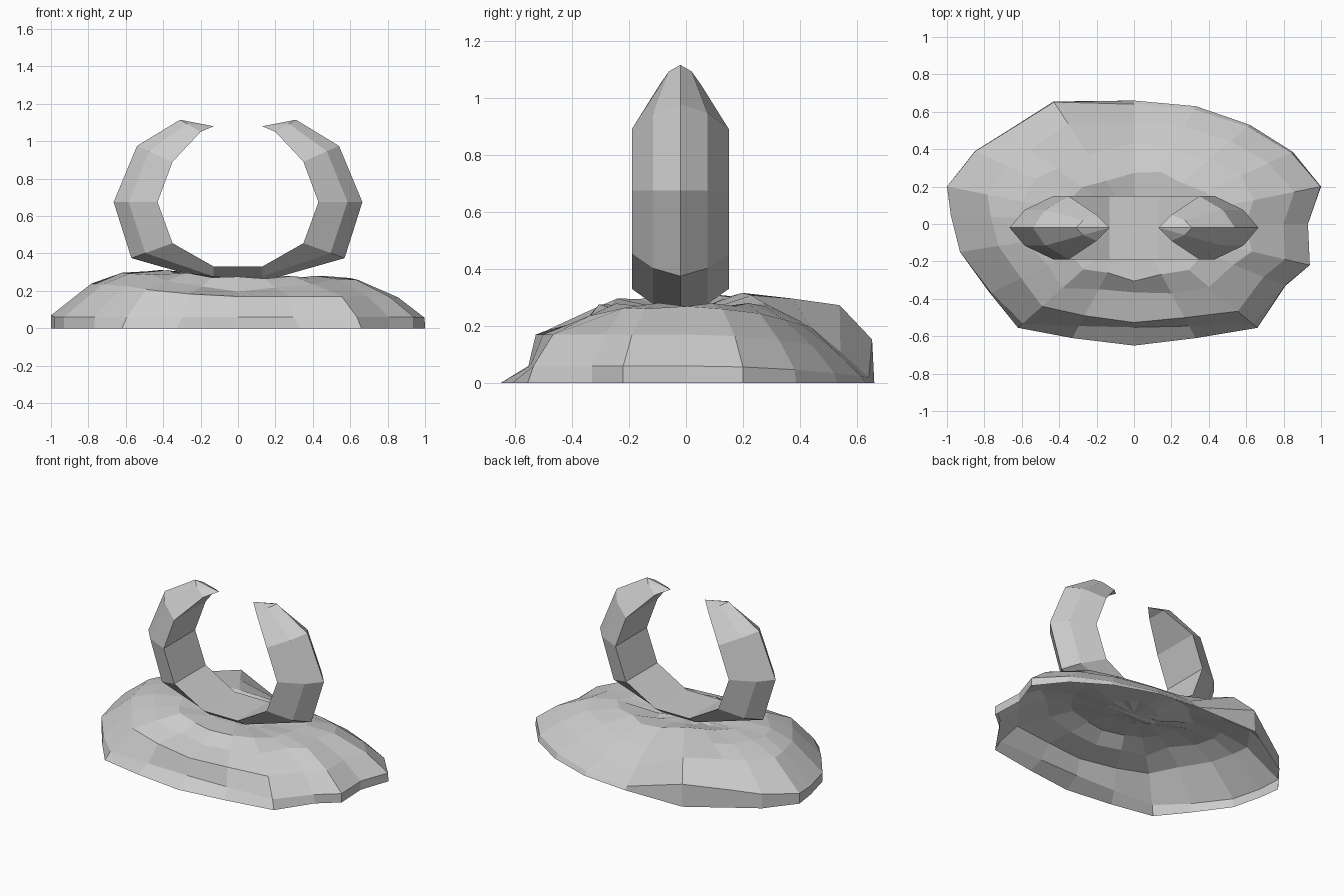
import bpy, bmesh, math

if "Cube" in bpy.data.objects:
    bpy.data.objects.remove(bpy.data.objects["Cube"])

def make_object(name, verts, faces):
    mesh = bpy.data.meshes.new(name)
    mesh.from_pydata(verts, [], faces)
    bm = bmesh.new()
    bm.from_mesh(mesh)
    bmesh.ops.recalc_face_normals(bm, faces=bm.faces)
    bm.to_mesh(mesh)
    bm.free()
    obj = bpy.data.objects.new(name, mesh)
    bpy.context.collection.objects.link(obj)
    return obj

# Rock mound: footprint outline, open underneath
outline = [(1, .2), (.85, .385), (.62, .53), (.33, .63), (0, .66), (-.43, .655),
           (-.69, .49), (-.85, .39), (-1, .2), (-.98, .05), (-.93, -.15), (-.77, -.37),
           (-.62, -.555), (-.33, -.61), (0, -.65), (.33, -.61), (.66, -.555),
           (.81, -.33), (.94, -.22), (.93, 0)]

# Slope profiles (scale toward centre, height) blended around the footprint
front = [(1, 0), (.85, .06), (.81, .17), (.57, .20), (.45, .27), (.2, .27)]
right = [(1, 0), (1, .06), (.86, .17), (.66, .265), (.45, .275), (.2, .25)]
left = [(1, 0), (1, .06), (.78, .235), (.62, .295), (.42, .305), (.2, .265)]
back_left = [(1, 0), (.995, .17), (.83, .28), (.58, .295), (.35, .315), (.15, .265)]
back_right = [(1, 0), (.97, .02), (.82, .11), (.64, .2), (.42, .275), (.2, .265)]

n = len(outline)
verts, faces = [], []
for level in range(len(front)):
    for i, (x, y) in enumerate(outline):
        ellipse_y = y / .655
        w = ellipse_y ** 2 / (ellipse_y ** 2 + x ** 2)
        side = right if x > 0 else left
        if y < 0:
            end = front
            w = w ** (3 if level == 1 else 2)
        else:
            end = back_left if x < 0 else back_right
        s = side[level][0] * (1 - w) + end[level][0] * w
        z = side[level][1] * (1 - w) + end[level][1] * w
        # slight rocky unevenness on the upper levels
        if level > 2:
            s += .02 * math.sin(i * 2.3 + level * 1.7)
            z += .006 * math.sin(i * 3.1 + level * 2.1)
        verts.append((x * s, y * s, z))
for level in range(len(front) - 1):
    for i in range(n):
        j = (i + 1) % n
        a, b = level * n, (level + 1) * n
        faces.append((a + i, a + j, b + j, b + i))
top = len(verts)
verts.append((0, 0, .255))
last = (len(front) - 1) * n
faces += [(last + i, last + (i + 1) % n, top) for i in range(n)]
make_object("rock_mound", verts, faces)

# Horned ring: inner x, inner z, outer x, outer z, half width
half = [(.13, .33, .13, .25, .17),
        (.35, .455, .57, .375, .17),
        (.43, .675, .665, .675, .17),
        (.35, .89, .54, .975, .17),
        (.20, 1.05, .31, 1.115, .07)]
stations = [(-a, b, -c, d, h) for a, b, c, d, h in reversed(half)] + half
cy = -.02
verts, faces = [], []
for ix, iz, ox, oz, h in stations:
    mx, mz = ix + (ox - ix) * .66, iz + (oz - iz) * .66
    verts += [(ix, cy - h, iz), (mx, cy - h * .56, mz), (ox, cy, oz),
              (mx, cy + h * .56, mz), (ix, cy + h, iz)]
for k in range(len(stations) - 1):
    for i in range(5):
        j = (i + 1) % 5
        faces.append((k * 5 + i, k * 5 + j, k * 5 + 5 + j, k * 5 + 5 + i))

# Pointed tips
for start, x in ((0, -.13), (len(stations) * 5 - 5, .13)):
    tip = len(verts)
    verts.append((x, cy, 1.08))
    faces += [(start + i, start + (i + 1) % 5, tip) for i in range(5)]
make_object("horned_ring", verts, faces)
